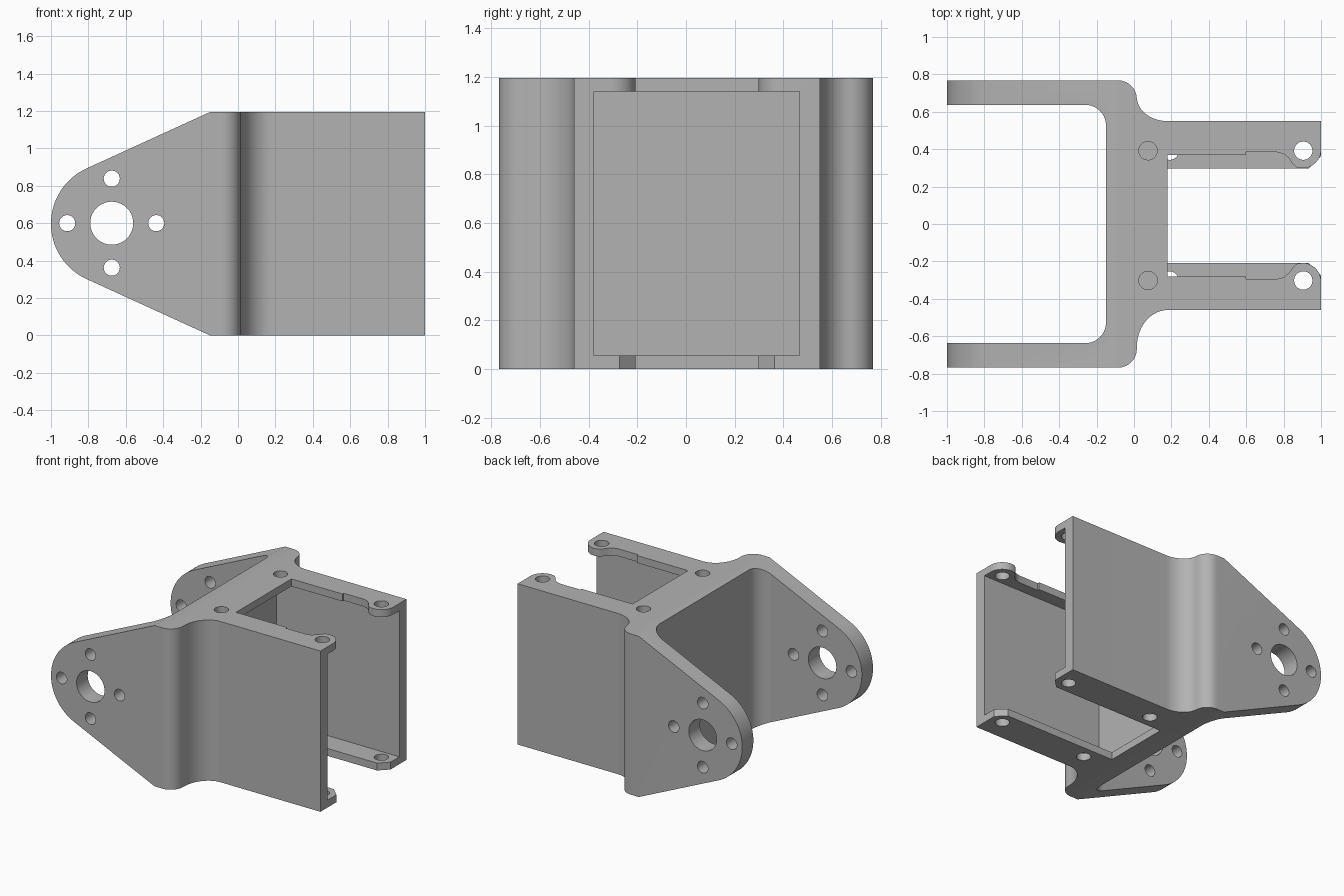
import bpy, bmesh, math
from mathutils import Vector

if "Cube" in bpy.data.objects:
    bpy.data.objects.remove(bpy.data.objects["Cube"], do_unlink=True)

HEIGHT = 1.195
MID_Z = HEIGHT / 2
YC = 0.045          # centre line of the holder between the two walls

grey = bpy.data.materials.new("plain grey")
grey.use_nodes = True
grey.diffuse_color = (0.45, 0.45, 0.45, 1)
grey.node_tree.nodes["Principled BSDF"].inputs["Base Color"].default_value = grey.diffuse_color


def arc(cx, cy, rx, ry, start, end, steps=14):
    """Points along an elliptical arc, angles in degrees."""
    angles = [math.radians(start + (end - start) * i / steps) for i in range(steps + 1)]
    return [(cx + rx * math.cos(a), cy + ry * math.sin(a)) for a in angles]


def prism(name, points, low, high, axis="Z"):
    """Extrude a flat profile along Z (profile in xy) or Y (profile in xz)."""
    place = (lambda u, v, w: (u, v, w)) if axis == "Z" else (lambda u, v, w: (u, w, v))
    bm = bmesh.new()
    face = bm.faces.new([bm.verts.new(place(u, v, low)) for u, v in points])
    side = bmesh.ops.extrude_face_region(bm, geom=[face])
    moved = [g for g in side["geom"] if isinstance(g, bmesh.types.BMVert)]
    bmesh.ops.translate(bm, verts=moved, vec=Vector(place(0, 0, high - low)))
    bmesh.ops.recalc_face_normals(bm, faces=bm.faces)
    mesh = bpy.data.meshes.new(name)
    bm.to_mesh(mesh)
    bm.free()
    mesh.materials.append(grey)
    obj = bpy.data.objects.new(name, mesh)
    bpy.context.collection.objects.link(obj)
    return obj


def disc(cx, cy, r):
    return arc(cx, cy, r, r, 0, 360, 40)[:-1]


def mirrored(half):
    """Close a half profile, given as offsets from the holder centre line."""
    return [(x, YC + d) for x, d in half] + [(x, YC - d) for x, d in reversed(half)]


def combine(target, cutter, operation="DIFFERENCE"):
    cutter.hide_render = True
    mod = target.modifiers.new(cutter.name, "BOOLEAN")
    mod.operation, mod.solver, mod.object = operation, "EXACT", cutter
    bpy.context.view_layer.update()
    graph = bpy.context.evaluated_depsgraph_get()
    mesh = bpy.data.meshes.new_from_object(target.evaluated_get(graph))
    target.modifiers.clear()
    target.data = mesh
    bpy.data.objects.remove(cutter, do_unlink=True)


def side_outline(sign, wall):
    """One side of the plan, from the holder end round the arm to the spine."""
    reach = 0.68 if sign > 0 else 0.66
    pts = [(1, wall)]
    pts += arc(0.18, reach, 0.165, reach - wall, 270, 180)
    pts += arc(-0.085, 0.668, 0.1, 0.1, 0, 90)
    pts += [(-1.0, 0.768), (-1.0, 0.637)]
    pts += arc(-0.26, 0.527, 0.11, 0.11, 90, 0)
    return [(x, sign * y) for x, y in pts]


# Body: plan outline with two arms, a spine and the holder block
plan = side_outline(1, 0.55) + side_outline(-1, 0.46)[::-1]
bracket = prism("hinge_bracket", plan, 0, HEIGHT)

# Arms taper to rounded ends
R = 0.325
cx = R - 1
tip = arc(cx, MID_Z, R, R, 114.4, 245.6, 32)
taper = [(1.2, HEIGHT + 0.1), (0.07, HEIGHT + 0.1)] + tip + [(0.07, -0.1), (1.2, -0.1)]
combine(bracket, prism("arm_taper", taper, -1, 1, "Y"), "INTERSECT")

# Holder cavity
box = mirrored([(-0.01, 0.422), (1.2, 0.422)])
combine(bracket, prism("cavity", box, 0.055, 1.14))

# Top opening, leaving narrow lips with rounded screw tabs
lip = [(0.18, 0.325), (0.6, 0.325), (0.6, 0.34), (0.76, 0.34), (0.8, 0.33),
       (0.83, 0.305), (0.85, 0.275), (0.87, 0.258)]
lip += arc(0.9, 0.353, 0.1, 0.1, 270, 360) + [(1.2, 0.353)]
combine(bracket, prism("top_opening", mirrored(lip), 1.1, 1.3))

# Bottom opening, leaving straight lips with chamfered corners
lip = [(0.02, 0.253), (0.935, 0.253), (1.1, 0.418)]
combine(bracket, prism("bottom_opening", mirrored(lip), -0.1, 0.1))

# Screw holes in the top and bottom lips
for sign in (1, -1):
    y = YC + sign * 0.347
    for x, low in ((0.075, 1.1), (0.905, 1.1), (0.19, -0.1), (0.905, -0.1)):
        combine(bracket, prism("screw_hole", disc(x, y, 0.049), low, low + 0.2))

# Shaft hole and four bolt holes through both arms
combine(bracket, prism("shaft_hole", disc(cx, MID_Z + 0.003, 0.115), -1, 1, "Y"))
for dx, dz in ((1, 0), (-1, 0), (0, 1), (0, -1)):
    hole = disc(cx + dx * 0.238, MID_Z + 0.003 + dz * 0.238, 0.043)
    combine(bracket, prism("bolt_hole", hole, -1, 1, "Y"))

# Smooth the curved faces, keep the edges crisp
bpy.ops.object.select_all(action="DESELECT")
bracket.select_set(True)
bpy.context.view_layer.objects.active = bracket
bpy.ops.object.shade_smooth_by_angle(angle=math.radians(30))
